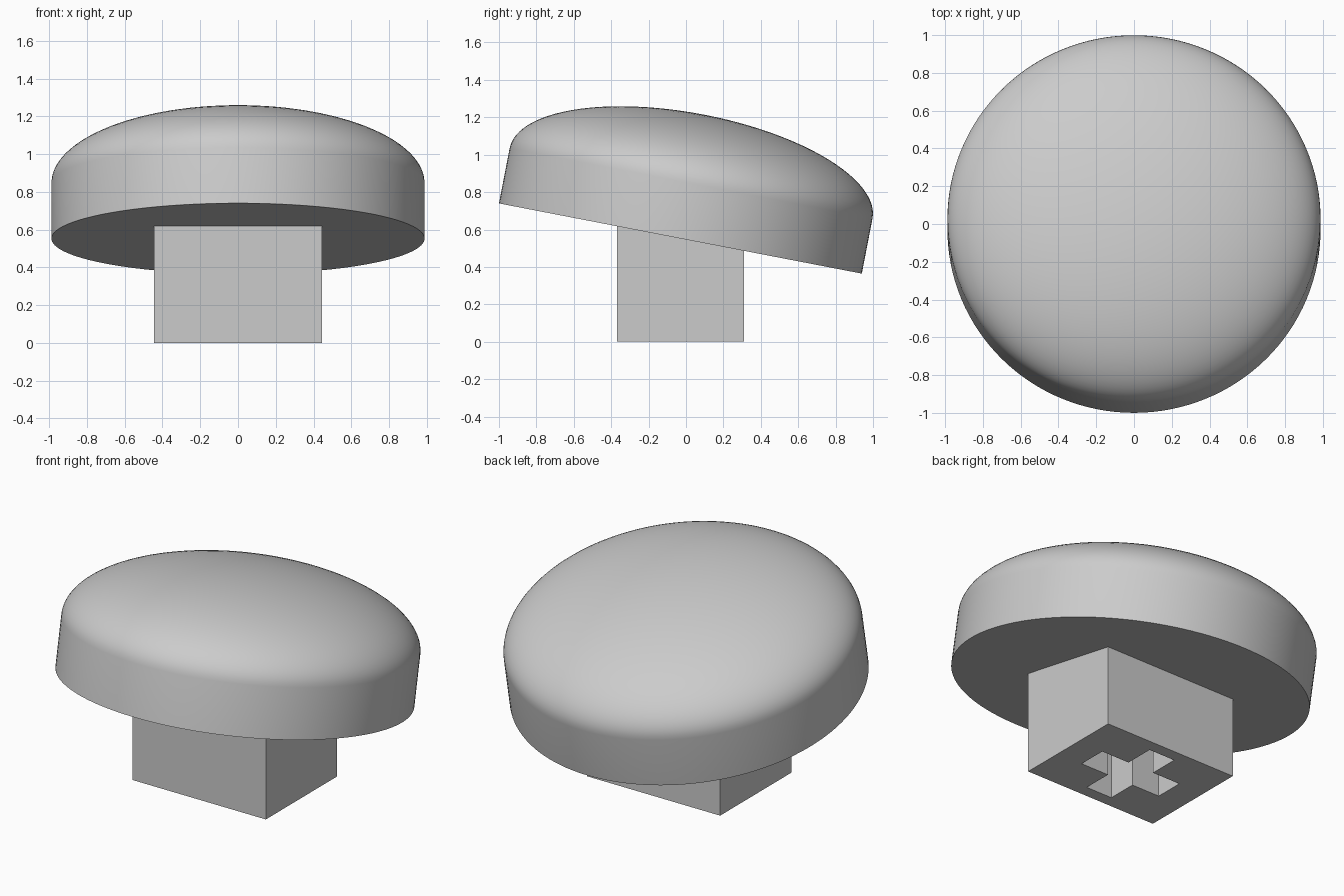
import bpy, bmesh
from math import sin, cos, pi, radians
from mathutils import Matrix, Vector

default = bpy.data.objects.get("Cube")
if default:
    bpy.data.objects.remove(default, do_unlink=True)

TILT = radians(-10.95)
RADIUS, WALL, DOME = 0.988, 0.3, 0.374
BASE = Vector((0, -0.03, 0.552))      # centre of the cap's underside

grey = bpy.data.materials.new("light grey plastic")
grey.use_nodes = True
colour = (0.6, 0.6, 0.6, 1)
grey.diffuse_color = colour
grey.node_tree.nodes["Principled BSDF"].inputs["Base Color"].default_value = colour


def add_object(name, bm):
    bmesh.ops.recalc_face_normals(bm, faces=bm.faces)
    mesh = bpy.data.meshes.new(name)
    bm.to_mesh(mesh)
    bm.free()
    mesh.materials.append(grey)
    obj = bpy.data.objects.new(name, mesh)
    bpy.context.collection.objects.link(obj)
    return obj


def add_box(name, size, centre):
    bm = bmesh.new()
    bmesh.ops.create_cube(bm, size=1, matrix=Matrix.Translation(centre) @ Matrix.Diagonal((*size, 1)))
    return add_object(name, bm)


def activate(obj):
    bpy.ops.object.select_all(action='DESELECT')
    obj.select_set(True)
    bpy.context.view_layer.objects.active = obj


# Cap: flat underside, straight wall and elliptical dome, spun and tilted back
steps = 24
profile = [(0, 0), (RADIUS, 0)]
profile += [(RADIUS * cos(pi / 2 * i / steps), WALL + DOME * sin(pi / 2 * i / steps))
            for i in range(steps + 1)]
bm = bmesh.new()
verts = [bm.verts.new((r, 0, z)) for r, z in profile]
edges = [bm.edges.new(pair) for pair in zip(verts, verts[1:])]
bmesh.ops.spin(bm, geom=verts + edges, cent=(0, 0, 0), axis=(0, 0, 1),
               angle=2 * pi, steps=128, use_duplicate=False)
bmesh.ops.remove_doubles(bm, verts=bm.verts, dist=0.0005)
bm.transform(Matrix.Translation(BASE) @ Matrix.Rotation(TILT, 4, 'X'))
cap = add_object("cap", bm)
activate(cap)
bpy.ops.object.shade_smooth_by_angle(angle=radians(35))

# Stem: a block whose slanted top sits just inside the cap
stem = add_box("stem", (0.89, 0.68, 1), (0, -0.03, 0.5))
for v in stem.data.vertices:
    if v.co.z > 0.5:
        v.co.z = BASE.z + 0.01 + (v.co.y - BASE.y) * sin(TILT) / cos(TILT)

# Cross-shaped socket cut up into the stem
for name, size in (("socket_cutter_wide", (0.55, 0.175, 0.9)),
                   ("socket_cutter_deep", (0.175, 0.535, 0.9))):
    cutter = add_box(name, size, (0, -0.03, 0))
    cutter.hide_render = True
    cut = stem.modifiers.new(name, 'BOOLEAN')
    cut.operation = 'DIFFERENCE'
    cut.solver = 'EXACT'
    cut.object = cutter
    activate(stem)
    bpy.ops.object.modifier_apply(modifier=name)
    bpy.data.objects.remove(cutter, do_unlink=True)
